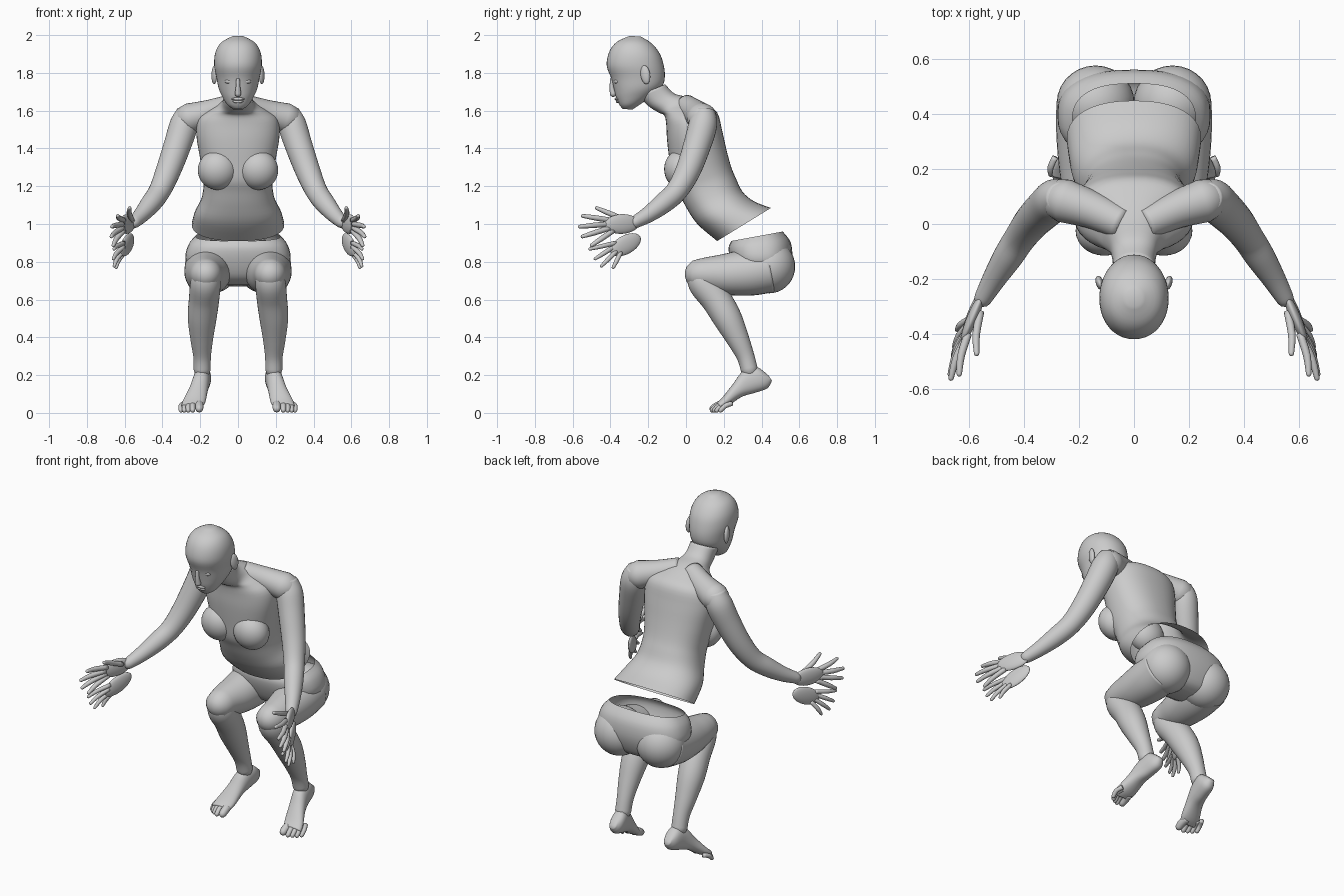
import bpy, bmesh, math
from mathutils import Vector, Matrix


def finish(bm, name, mirror=False):
    bmesh.ops.recalc_face_normals(bm, faces=bm.faces)
    me = bpy.data.meshes.new(name)
    bm.to_mesh(me)
    bm.free()
    for p in me.polygons:
        p.use_smooth = True
    ob = bpy.data.objects.new(name, me)
    bpy.context.collection.objects.link(ob)
    if mirror:
        ob.modifiers.new("mirror", 'MIRROR').use_mirror_merge = False
    return ob


def spline(keys, steps):
    """Catmull-Rom interpolation through tuples of numbers."""
    out, n = [], len(keys)
    for i in range(n - 1):
        a, b, c, d = (keys[max(0, min(n - 1, i + k))] for k in (-1, 0, 1, 2))
        for s in range(steps):
            t = s / steps
            out.append([0.5 * (2*q + (r-p)*t + (2*p-5*q+4*r-s4)*t*t + (3*q-p-3*r+s4)*t**3)
                        for p, q, r, s4 in zip(a, b, c, d)])
    return out + [list(keys[-1])]


def skin(bm, rings, cap0, cap1):
    vs = [[bm.verts.new(p) for p in r] for r in rings]
    n = len(vs[0])
    for a, b in zip(vs, vs[1:]):
        for i in range(n):
            bm.faces.new((a[i], a[(i+1) % n], b[(i+1) % n], b[i]))
    for on, r in ((cap0, vs[0]), (cap1, vs[-1])):
        if on:
            c = bm.verts.new(sum((v.co for v in r), Vector()) / n)
            for i in range(n):
                bm.faces.new((r[i], r[(i+1) % n], c))


def loft(bm, keys, cap0=True, cap1=True, power=2.0, seg=40, steps=4):
    """Keys: front y, front z, back y, back z, half width, centre x."""
    rings = []
    for fy, fz, by, bz, hw, cx in spline([k if len(k) == 6 else k + (0,) for k in keys], steps):
        ring = []
        for i in range(seg):
            a = 2 * math.pi * i / seg
            c, s = math.cos(a), math.sin(a)
            u = math.copysign(abs(c) ** (2/power), c)
            v = math.copysign(abs(s) ** (2/power), s)
            ring.append(Vector((cx + hw*u, (fy+by)/2 + v*(by-fy)/2, (fz+bz)/2 + v*(bz-fz)/2)))
        rings.append(ring)
    skin(bm, rings, cap0, cap1)


def tube(bm, keys, seg=24, steps=5):
    """Keys: x, y, z, radius; rounded far end."""
    pts = spline(keys, steps)
    co = [Vector(p[:3]) for p in pts]
    rad = [p[3] for p in pts]
    d = (co[-1] - co[-2]).normalized()
    end, r = co[-1].copy(), rad[-1]
    for a in (30, 60, 80):
        co.append(end + d * r * math.sin(math.radians(a)))
        rad.append(r * math.cos(math.radians(a)))
    rings = []
    for i, c in enumerate(co):
        t = co[min(i+1, len(co)-1)] - co[max(i-1, 0)]
        u = t.cross(Vector((1, 0.05, 0.02))).normalized()
        w = t.cross(u).normalized()
        rings.append([c + rad[i] * (u*math.cos(2*math.pi*k/seg) + w*math.sin(2*math.pi*k/seg))
                      for k in range(seg)])
    skin(bm, rings, True, True)


def ball(bm, loc, size, rot_x=0, rot_z=0):
    m = (Matrix.Translation(loc) @ Matrix.Rotation(rot_z, 4, 'Z') @ Matrix.Rotation(rot_x, 4, 'X')
         @ Matrix.Diagonal((*size, 1)))
    bmesh.ops.create_uvsphere(bm, u_segments=28, v_segments=18, radius=1, matrix=m)


# Torso and neck, open at the waist cut
bm = bmesh.new()
loft(bm, [(0.165, 0.91, 0.45, 1.085, 0.245), (0.06, 1.0, 0.36, 1.12, 0.228),
          (0.0, 1.09, 0.30, 1.17, 0.195), (-0.04, 1.17, 0.265, 1.24, 0.182),
          (-0.07, 1.23, 0.24, 1.30, 0.187), (-0.085, 1.32, 0.215, 1.39, 0.202),
          (-0.10, 1.44, 0.19, 1.50, 0.22), (-0.105, 1.53, 0.165, 1.59, 0.21),
          (-0.115, 1.575, 0.10, 1.635, 0.15), (-0.145, 1.59, 0.02, 1.67, 0.095),
          (-0.20, 1.625, -0.06, 1.69, 0.078), (-0.25, 1.68, -0.11, 1.74, 0.078)],
     cap0=False, power=2.3)
finish(bm, "torso")

# Bust and shoulder slopes
bm = bmesh.new()
ball(bm, (0.108, -0.025, 1.285), (0.105, 0.09, 0.105), 0.2)
finish(bm, "bust", True)
bm = bmesh.new()
tube(bm, [(0.04, 0.0, 1.625, 0.06), (0.15, 0.05, 1.59, 0.068), (0.255, 0.085, 1.56, 0.08)])
finish(bm, "shoulder", True)

# Head
bm = bmesh.new()
loft(bm, [(-0.335, 1.61, -0.285, 1.605, 0.025), (-0.352, 1.63, -0.24, 1.635, 0.058),
          (-0.37, 1.67, -0.17, 1.685, 0.085), (-0.38, 1.71, -0.125, 1.73, 0.103),
          (-0.395, 1.77, -0.112, 1.78, 0.114), (-0.42, 1.84, -0.118, 1.84, 0.126),
          (-0.405, 1.915, -0.138, 1.90, 0.12), (-0.365, 1.965, -0.18, 1.955, 0.09),
          (-0.30, 1.995, -0.24, 1.993, 0.03)], power=2.1)
finish(bm, "head")

# Facial features
bm = bmesh.new()
tube(bm, [(0, -0.392, 1.77, 0.009), (0, -0.393, 1.725, 0.012), (0, -0.386, 1.69, 0.017)], 16)
finish(bm, "nose")
bm = bmesh.new()
ball(bm, (0, -0.366, 1.662), (0.034, 0.012, 0.008))
ball(bm, (0, -0.36, 1.648), (0.03, 0.012, 0.008))
finish(bm, "lips")
bm = bmesh.new()
ball(bm, (0.045, -0.363, 1.755), (0.024, 0.018, 0.014))
finish(bm, "eye", True)
bm = bmesh.new()
ball(bm, (0.125, -0.215, 1.79), (0.014, 0.026, 0.05), 0.15, -0.3)
finish(bm, "ear", True)

# Arms
bm = bmesh.new()
tube(bm, [(0.265, 0.095, 1.60, 0.055), (0.285, 0.09, 1.53, 0.075), (0.32, 0.06, 1.42, 0.073),
          (0.37, 0.01, 1.28, 0.066), (0.415, -0.05, 1.175, 0.058), (0.46, -0.12, 1.11, 0.054),
          (0.51, -0.20, 1.05, 0.043), (0.55, -0.27, 1.01, 0.033)])
finish(bm, "arm", True)


# Hands: back-of-hand shell, and the palm shell that has dropped below it
def hand(name, palm, size, tilt, fingers, r):
    bm = bmesh.new()
    ball(bm, palm, size, tilt, 0.4)
    for base, tip in fingers:
        b, t = Vector(base), Vector(tip)
        m = (b + t) / 2 + Vector((0.008, 0, 0))
        tube(bm, [(*b, r), (*m, r), (*(t + (b-t).normalized() * r), r * 0.7)], 12, 3)
    finish(bm, name, True)


hand("hand_back", (0.588, -0.34, 1.0), (0.02, 0.10, 0.052), 0.05, [
    ((0.56, -0.32, 1.02), (0.575, -0.485, 1.09)), ((0.605, -0.40, 1.02), (0.64, -0.56, 1.045)),
    ((0.61, -0.41, 1.0), (0.672, -0.575, 0.985)), ((0.61, -0.40, 0.98), (0.675, -0.56, 0.93)),
    ((0.605, -0.385, 0.965), (0.665, -0.51, 0.88))], 0.014)
hand("hand_palm", (0.587, -0.32, 0.89), (0.017, 0.095, 0.05), 0.45, [
    ((0.605, -0.37, 0.90), (0.66, -0.52, 0.865)), ((0.605, -0.38, 0.88), (0.665, -0.49, 0.81)),
    ((0.605, -0.365, 0.86), (0.66, -0.455, 0.77)), ((0.60, -0.345, 0.85), (0.65, -0.39, 0.76))], 0.012)

# Pelvis, open at the top
bm = bmesh.new()
loft(bm, [(0.24, 0.91, 0.512, 0.96, 0.225), (0.225, 0.87, 0.555, 0.90, 0.265),
          (0.24, 0.80, 0.56, 0.80, 0.275), (0.28, 0.72, 0.52, 0.70, 0.20),
          (0.34, 0.68, 0.46, 0.67, 0.09)], cap0=False, power=2.5)
finish(bm, "pelvis")
bm = bmesh.new()
ball(bm, (0.14, 0.44, 0.775), (0.142, 0.138, 0.142))
finish(bm, "buttock", True)

# Thighs, running almost level from hip to knee
bm = bmesh.new()
tube(bm, [(0.155, 0.44, 0.765, 0.128), (0.16, 0.34, 0.745, 0.124), (0.165, 0.23, 0.735, 0.112),
          (0.17, 0.14, 0.735, 0.095), (0.17, 0.075, 0.735, 0.082)], 32)
finish(bm, "thigh", True)

# Lower legs
bm = bmesh.new()
tube(bm, [(0.17, 0.075, 0.75, 0.065), (0.172, 0.09, 0.69, 0.08), (0.18, 0.16, 0.60, 0.08),
          (0.19, 0.22, 0.50, 0.076), (0.192, 0.275, 0.39, 0.06), (0.19, 0.315, 0.30, 0.047),
          (0.19, 0.335, 0.23, 0.045)], 32)
finish(bm, "lower_leg", True)

# Feet, heels raised on tiptoe
bm = bmesh.new()
loft(bm, [(0.435, 0.20, 0.455, 0.17, 0.02, 0.185), (0.37, 0.245, 0.43, 0.13, 0.042, 0.185),
          (0.30, 0.22, 0.36, 0.105, 0.046, 0.195), (0.25, 0.155, 0.295, 0.085, 0.05, 0.21),
          (0.195, 0.085, 0.225, 0.038, 0.06, 0.232), (0.165, 0.055, 0.19, 0.022, 0.056, 0.243)],
     power=2.2)
toes = [(0.205, 0.145, 0.023), (0.24, 0.14, 0.015), (0.263, 0.15, 0.014),
        (0.284, 0.163, 0.013), (0.302, 0.183, 0.013)]
for x, y, r in toes:
    tube(bm, [(x*0.8 + 0.045, y + 0.06, 0.05, r), (x, y + 0.025, 0.037, r), (x, y, r, r * 0.9)], 12, 3)
finish(bm, "foot", True)
